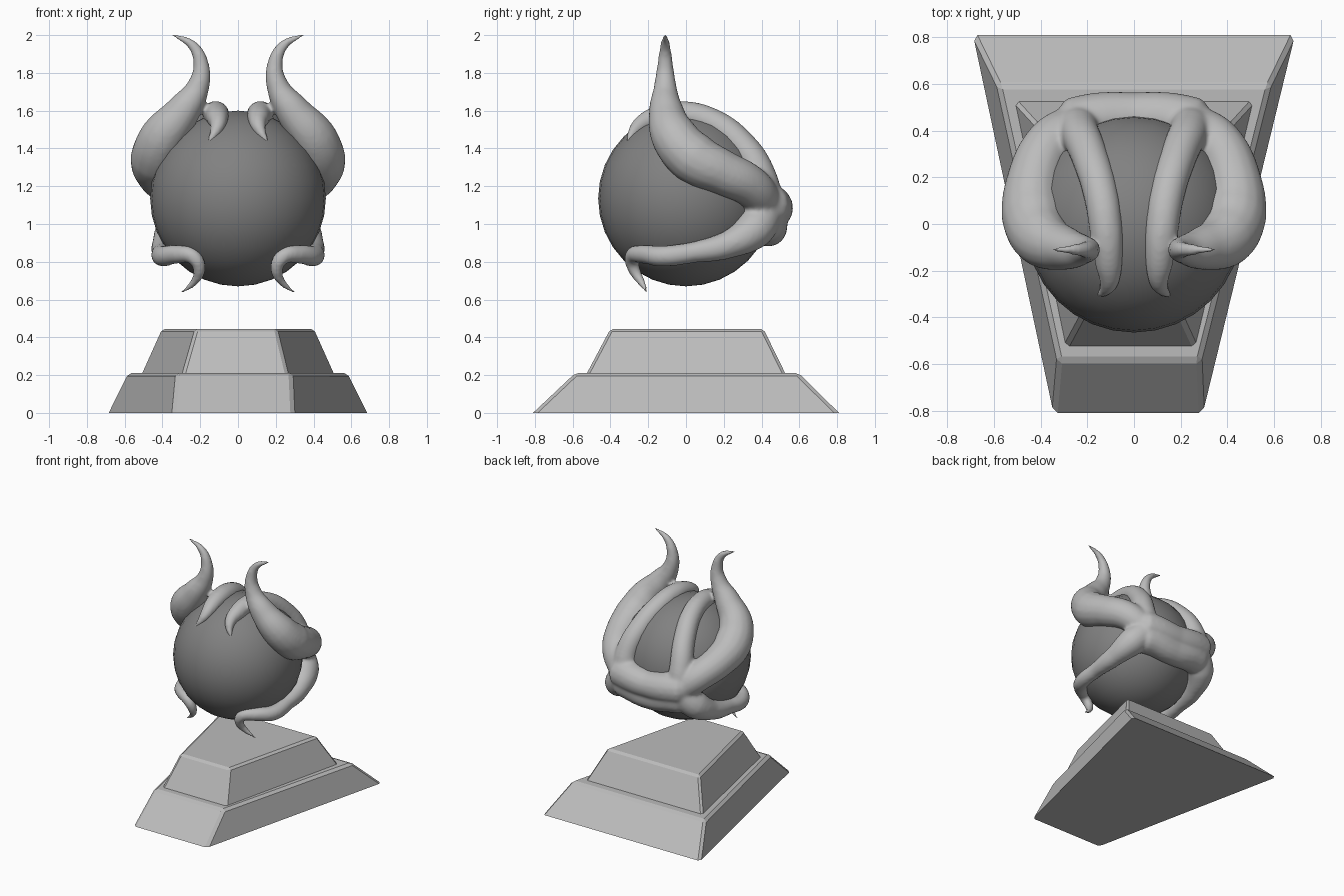
import bpy, bmesh

if "Cube" in bpy.data.objects:
    bpy.data.objects.remove(bpy.data.objects["Cube"])

def paint(ob, v):
    m = bpy.data.materials.new(ob.name + "_grey")
    m.diffuse_color = (v, v, v, 1)
    m.use_nodes = True
    m.node_tree.nodes["Principled BSDF"].inputs["Base Color"].default_value = m.diffuse_color
    ob.data.materials.append(m)

# Plinth: two stacked tapered blocks, wider at the back
def tier(name, z0, z1, lower, upper, bevel):
    bm = bmesh.new()
    rings = []
    for z, (left, right, yf, back, yb) in ((z0, lower), (z1, upper)):
        rings.append([bm.verts.new(p) for p in
                      ((left, yf, z), (right, yf, z), (back, yb, z), (-back, yb, z))])
    lo, up = rings
    bm.faces.new(lo[::-1])
    bm.faces.new(up)
    for i in range(4):
        j = (i + 1) % 4
        bm.faces.new((lo[i], lo[j], up[j], up[i]))
    edges = [e for e in bm.edges if not all(v in lo for v in e.verts)]
    bmesh.ops.bevel(bm, geom=edges, offset=bevel, segments=1, affect='EDGES')
    bmesh.ops.recalc_face_normals(bm, faces=bm.faces)
    me = bpy.data.meshes.new(name)
    bm.to_mesh(me)
    bm.free()
    ob = bpy.data.objects.new(name, me)
    bpy.context.collection.objects.link(ob)
    paint(ob, 0.5)

tier("plinth_lower", 0, 0.212, (-0.345, 0.295, -0.81, 0.69, 0.81),
     (-0.325, 0.285, -0.585, 0.585, 0.595), 0.018)
tier("plinth_upper", 0.2, 0.445, (-0.295, 0.265, -0.53, 0.515, 0.53),
     (-0.225, 0.205, -0.40, 0.405, 0.41), 0.015)

# Orb
bpy.ops.mesh.primitive_uv_sphere_add(segments=32, ring_count=16, radius=0.465,
                                     location=(0, 0, 1.135))
orb = bpy.context.object
orb.name = "orb"
bpy.ops.object.shade_smooth()
paint(orb, 0.22)

# Tentacle paths for one side: x, y, z, radius
horn = [(0.25, 0.42, 1.10, .10), (0.36, 0.34, 1.20, .11), (0.425, 0.19, 1.275, .12),
        (0.432, 0.04, 1.35, .138), (0.395, -0.06, 1.46, .125), (0.29, -0.105, 1.60, .093),
        (0.21, -0.11, 1.73, .06), (0.195, -0.11, 1.84, .043),
        (0.24, -0.11, 1.945, .028), (0.36, -0.11, 2.007, .007)]
crown = [(0.24, 0.42, 1.10, .10), (0.235, 0.395, 1.25, .085), (0.19, 0.29, 1.42, .08),
         (0.14, 0.12, 1.545, .076), (0.118, -0.04, 1.58, .072), (0.108, -0.17, 1.56, .06),
         (0.107, -0.25, 1.52, .042), (0.13, -0.29, 1.47, .025), (0.165, -0.315, 1.42, .007)]
claw = [(0.25, 0.42, 1.06, .10), (0.33, 0.36, 0.97, .105), (0.38, 0.23, 0.893, .075),
        (0.40, 0.04, 0.85, .056), (0.392, -0.13, 0.83, .056), (0.32, -0.23, 0.84, .05),
        (0.235, -0.285, 0.825, .042), (0.205, -0.275, 0.76, .034),
        (0.235, -0.235, 0.69, .022), (0.305, -0.205, 0.632, .007)]
# Rounded palm linking both sides at the back
hub_upper = [(-0.33, 0.38, 1.10, .04), (-0.25, 0.425, 1.10, .12), (0, 0.46, 1.08, .105),
             (0.25, 0.425, 1.10, .12), (0.33, 0.38, 1.10, .04)]
hub_lower = [(-0.34, 0.36, 0.99, .04), (-0.24, 0.41, 1.01, .11), (0, 0.435, 0.98, .10),
             (0.24, 0.41, 1.01, .11), (0.34, 0.36, 0.99, .04)]

cu = bpy.data.curves.new("tentacles", 'CURVE')
cu.dimensions = '3D'
cu.bevel_depth = 1.0
cu.bevel_resolution = 6
cu.resolution_u = 10
cu.use_fill_caps = True

def strand(points, sx=1):
    s = cu.splines.new('BEZIER')
    s.bezier_points.add(len(points) - 1)
    for bp, (x, y, z, r) in zip(s.bezier_points, points):
        bp.co = (x * sx, y, z)
        bp.radius = r
        bp.handle_left_type = bp.handle_right_type = 'AUTO'

strand(hub_upper)
strand(hub_lower)
for path in (horn, crown, claw):
    for sx in (1, -1):
        strand(path, sx)

# Fuse the strands into one smooth body
body = bpy.data.objects.new("tentacles", cu)
bpy.context.collection.objects.link(body)
bpy.ops.object.select_all(action='DESELECT')
body.select_set(True)
bpy.context.view_layer.objects.active = body
bpy.ops.object.convert(target='MESH')
body = bpy.context.object
paint(body, 0.5)
rm = body.modifiers.new("fuse", 'REMESH')
rm.mode = 'VOXEL'
rm.voxel_size = 0.011
rm.use_smooth_shade = True
sm = body.modifiers.new("soften", 'SMOOTH')
sm.factor = 0.5
sm.iterations = 14
